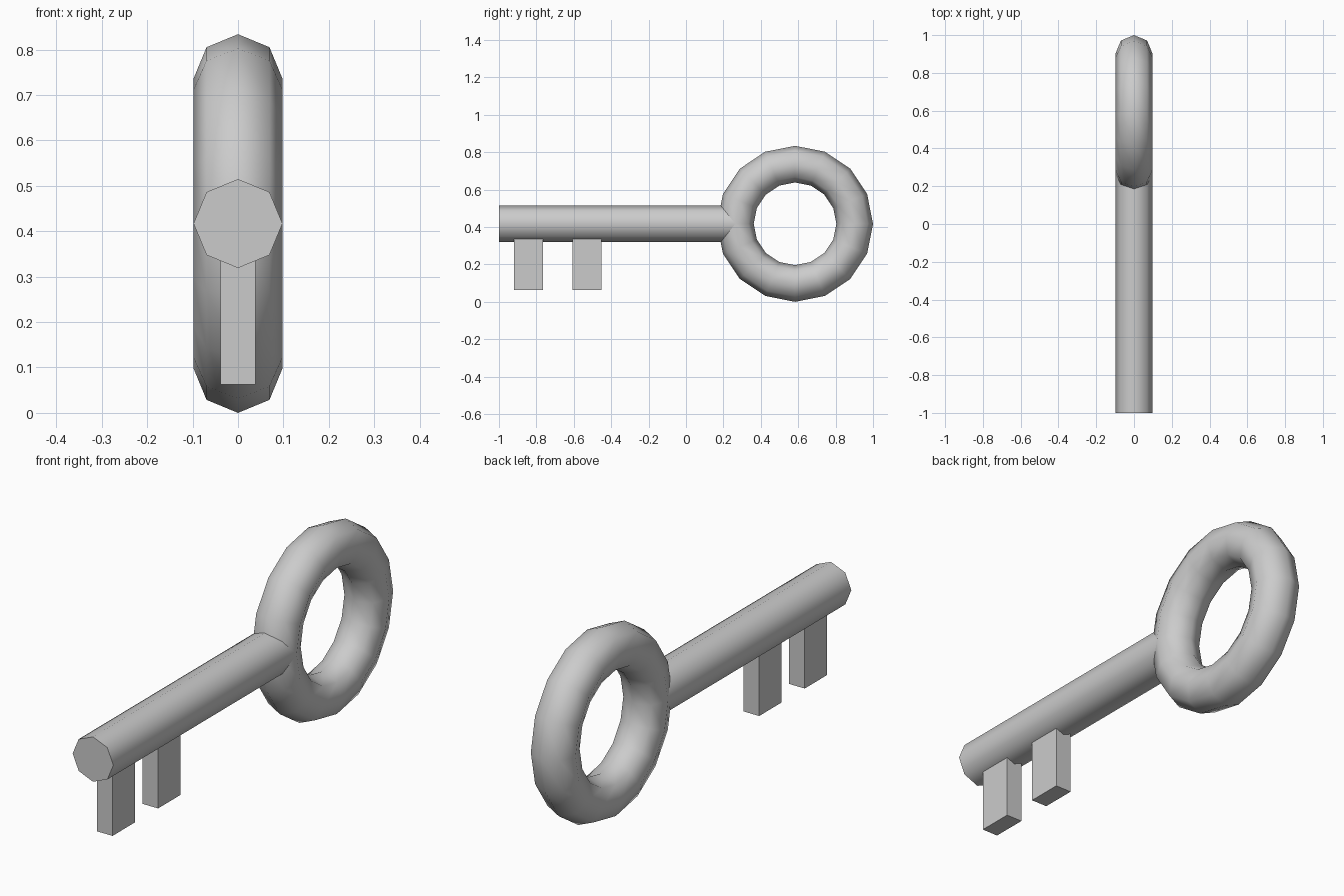
import bpy
from math import radians

if "Cube" in bpy.data.objects:
    bpy.data.objects.remove(bpy.data.objects["Cube"])

TUBE, RING, MID_Z, RING_Y = 0.098, 0.319, 0.417, 0.583


def finish(name, smooth=True):
    ob = bpy.context.object
    ob.name = name
    bpy.ops.object.transform_apply(location=False, rotation=True, scale=True)
    if smooth:
        bpy.ops.object.shade_smooth_by_angle(angle=radians(60))
    return ob


# Ring-shaped bow standing in the YZ plane
bpy.ops.mesh.primitive_torus_add(major_segments=16, minor_segments=8,
                                 major_radius=RING, minor_radius=TUBE,
                                 location=(0, RING_Y, MID_Z),
                                 rotation=(0, radians(90), 0))
finish("bow_ring")

# Octagonal shaft, ending at the centre of the ring's tube
y0, y1 = -1.0, RING_Y - RING
bpy.ops.mesh.primitive_cylinder_add(vertices=8, radius=TUBE, depth=y1 - y0,
                                    location=(0, (y0 + y1) / 2, MID_Z),
                                    rotation=(radians(90), 0, 0))
finish("shaft")

# Two square teeth hanging under the shaft
z0, z1 = 0.062, 0.345
for i, y in enumerate((-0.842, -0.528), 1):
    bpy.ops.mesh.primitive_cube_add(size=1, location=(0, y, (z0 + z1) / 2))
    bpy.context.object.scale = (0.076, 0.155, z1 - z0)
    finish(f"tooth_{i}", smooth=False)
